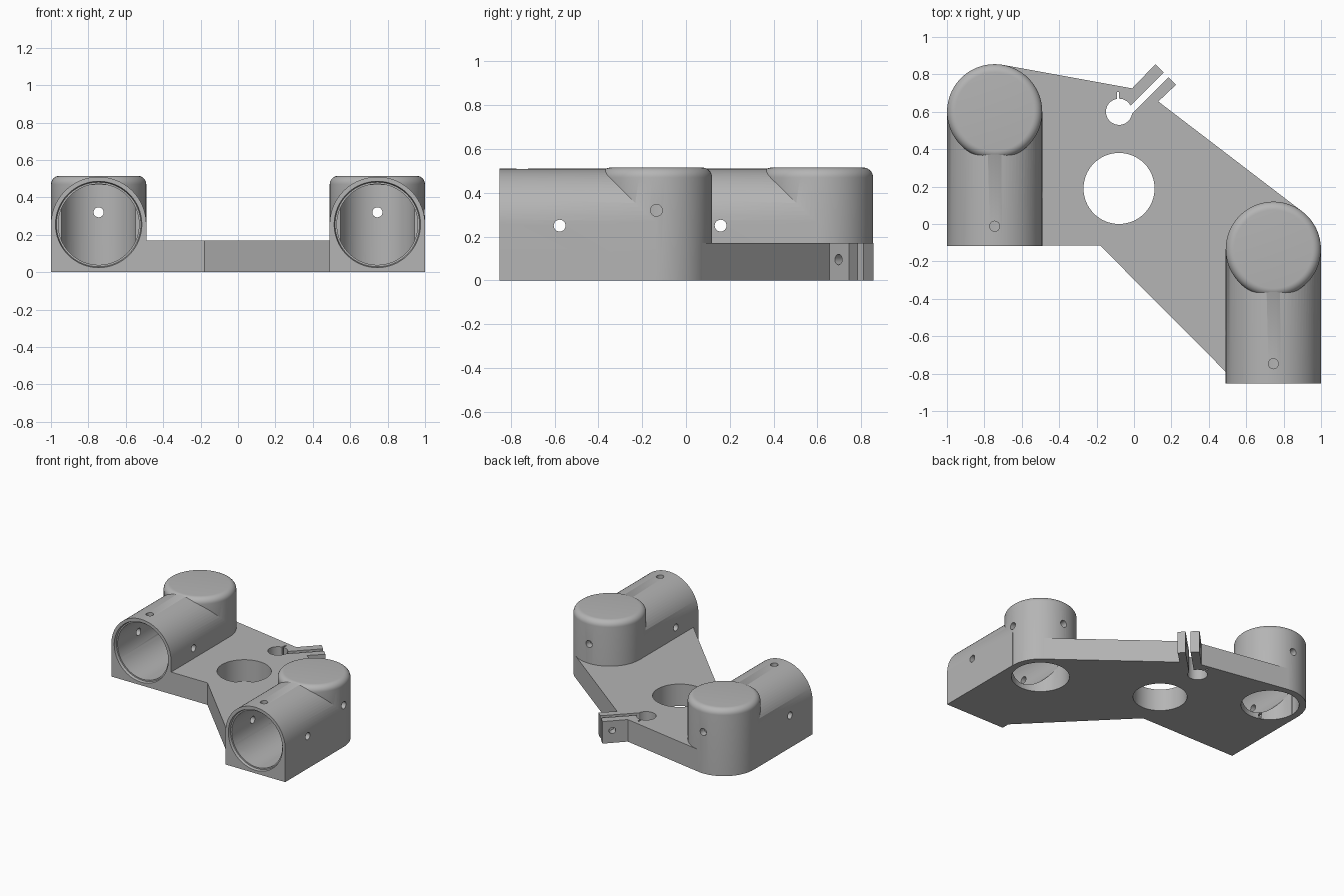
import bpy, bmesh, math
from mathutils import Vector

cube = bpy.data.objects.get("Cube")
if cube:
    bpy.data.objects.remove(cube, do_unlink=True)

gray = bpy.data.materials.new("plain gray")
gray.use_nodes = True
gray.diffuse_color = (0.46, 0.46, 0.46, 1)
gray.node_tree.nodes["Principled BSDF"].inputs["Base Color"].default_value = gray.diffuse_color

R = 0.255          # outer radius of a socket
PLATE_H = 0.17
PIN = 0.027
SOCKETS = {"right_socket": (-0.745, 0.60), "left_socket": (0.745, -0.135)}
LENGTH = 0.717     # from the elbow axis to the open front


def finish(bm, name):
    bmesh.ops.recalc_face_normals(bm, faces=bm.faces)
    mesh = bpy.data.meshes.new(name)
    bm.to_mesh(mesh)
    bm.free()
    mesh.materials.append(gray)
    ob = bpy.data.objects.new(name, mesh)
    bpy.context.collection.objects.link(ob)
    return ob


def prism(name, points, offset):
    """Extrude a flat outline of 3D points along offset."""
    bm = bmesh.new()
    face = bm.faces.new([bm.verts.new(p) for p in points])
    ext = bmesh.ops.extrude_face_region(bm, geom=[face])
    moved = [v for v in ext["geom"] if isinstance(v, bmesh.types.BMVert)]
    bmesh.ops.translate(bm, verts=moved, vec=offset)
    return finish(bm, name)


def rod(name, radius, start, end, sides=64, radius_end=None):
    """Cylinder or cone between two points."""
    start, end = Vector(start), Vector(end)
    axis = end - start
    bm = bmesh.new()
    bmesh.ops.create_cone(bm, cap_ends=True, segments=sides, radius1=radius,
                          radius2=radius if radius_end is None else radius_end,
                          depth=axis.length)
    bm.transform(axis.to_track_quat("Z", "Y").to_matrix().to_4x4())
    bmesh.ops.translate(bm, verts=bm.verts, vec=(start + end) / 2)
    return finish(bm, name)


def boolean(target, tool, operation="DIFFERENCE"):
    """Apply a boolean and discard the tool."""
    mod = target.modifiers.new("cut", "BOOLEAN")
    mod.operation, mod.solver, mod.object = operation, "EXACT", tool
    bpy.context.view_layer.objects.active = target
    bpy.ops.object.modifier_apply(modifier=mod.name)
    bpy.data.objects.remove(tool, do_unlink=True)


def smooth(ob):
    bpy.ops.object.select_all(action="DESELECT")
    ob.select_set(True)
    bpy.context.view_layer.objects.active = ob
    bpy.ops.object.shade_smooth_by_angle(angle=math.radians(30))


def elbow(cx, cy):
    """Upright cylinder with a rounded top rim."""
    r, top, fillet = R - 0.0005, 0.515, 0.045
    profile = [(0, 0), (r, 0)]
    for i in range(9):
        a = math.pi / 2 * i / 8
        profile.append((r - fillet + fillet * math.cos(a), top - fillet + fillet * math.sin(a)))
    profile.append((0, top))
    bm = bmesh.new()
    verts = [bm.verts.new((cx + x, cy, z)) for x, z in profile]
    edges = [bm.edges.new(pair) for pair in zip(verts, verts[1:])]
    bmesh.ops.spin(bm, geom=verts + edges, cent=(cx, cy, 0), axis=(0, 0, 1),
                   angle=math.tau, steps=80)
    bmesh.ops.remove_doubles(bm, verts=bm.verts, dist=0.0001)
    return finish(bm, "elbow")


def cut_bores(ob, cx, cy):
    """Horizontal bore with a stepped mouth, meeting the bore from below."""
    front = cy - LENGTH
    boolean(ob, rod("upright_bore", 0.204, (cx, cy, -0.1), (cx, cy, 0.465)))
    boolean(ob, rod("pipe_bore", 0.216, (cx, front - 0.1, R), (cx, cy - 0.05, R)))
    boolean(ob, rod("mouth", 0.236, (cx, front - 0.02, R), (cx, front + 0.02, R),
                    radius_end=0.226))


# Sockets: arched horizontal pipe with a square foot, plus elbow
for name, (cx, cy) in SOCKETS.items():
    front = cy - LENGTH
    arch = [(cx + R * math.cos(math.pi * i / 40), front, R + R * math.sin(math.pi * i / 40))
            for i in range(41)]
    socket = prism(name, [(cx - R, front, 0), (cx + R, front, 0)] + arch, (0, LENGTH, 0))
    boolean(socket, elbow(cx, cy), "UNION")
    cut_bores(socket, cx, cy)
    # Pin holes
    pins = [((cx - 0.4, front + 0.275, 0.25), (cx + 0.4, front + 0.275, 0.25)),
            ((cx, front + 0.105, 0.3), (cx, front + 0.105, 0.6)),
            ((cx, cy, 0.32), (cx, cy + 0.4, 0.32))]
    if name == "left_socket":
        pins.append(((cx, cy, 0.32), (cx + 0.4, cy, 0.32)))
    for start, end in pins:
        boolean(socket, rod("pin_hole", PIN, start, end, 24))
    smooth(socket)

# Plate joining the sockets, with two clamp ears
outline = [(-0.70, 0.8505), (-0.01, 0.725), (0.115, 0.855), (0.225, 0.745), (0.13, 0.655),
           (0.898, 0.068), (0.745, -0.135), (0.745, -0.6), (0.545, -0.845),
           (-0.18, -0.116), (-0.55, -0.116), (-0.745, 0.6)]
plate = prism("joining_plate", [(x, y, 0) for x, y in outline], (0, 0, PLATE_H))
for cx, cy in SOCKETS.values():
    cut_bores(plate, cx, cy)

# Large hole, clamp hole, slit, notch and clamp screw hole
boolean(plate, rod("large_hole", 0.19, (-0.08, 0.19, -0.1), (-0.08, 0.19, 0.3)))
boolean(plate, rod("clamp_hole", 0.07, (-0.08, 0.60, -0.1), (-0.08, 0.60, 0.3), 48))
slit = [(-0.058, 0.592), (-0.032, 0.568), (0.262, 0.862), (0.237, 0.887)]
notch = [(-0.091, 0.64), (-0.080, 0.64), (-0.080, 0.705), (-0.091, 0.705)]
for shape in (slit, notch):
    boolean(plate, prism("slot", [(x, y, -0.1) for x, y in shape], (0, 0, 0.4)))
boolean(plate, rod("screw_hole", 0.024, (0.02, 0.85, 0.095), (0.27, 0.60, 0.095), 24))
smooth(plate)
